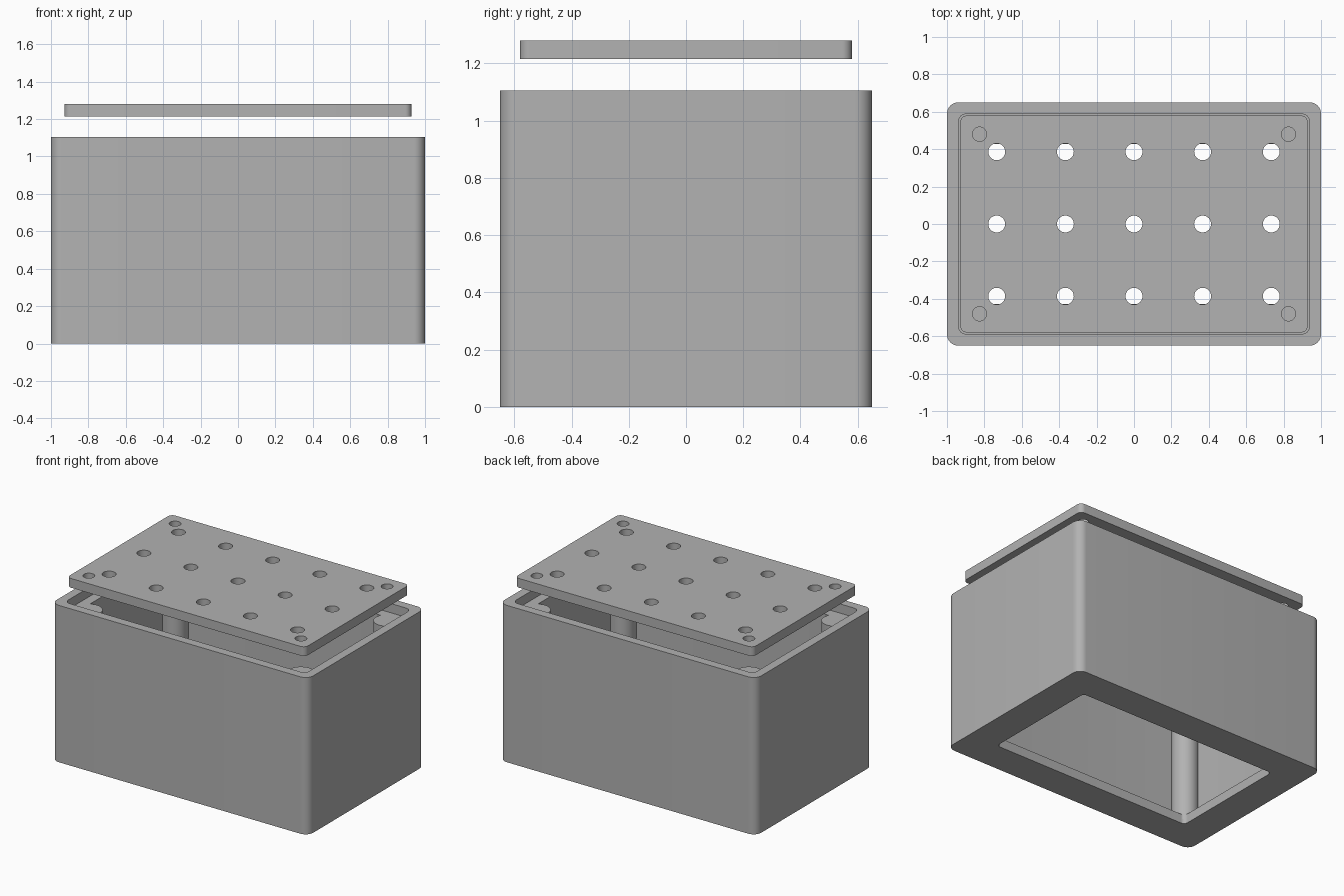
import bpy
import bmesh
from math import sin, cos, pi

SEG = 10  # segments per rounded corner
WALL_TOP, LEDGE, FLOOR = 1.105, 1.04, 0.065

cube = bpy.data.objects.get("Cube")
if cube:
    bpy.data.objects.remove(cube, do_unlink=True)

# Single plain grey
grey = bpy.data.materials.new("plain_grey")
grey.use_nodes = True
colour = (0.447, 0.447, 0.447, 1)
grey.diffuse_color = colour
grey.node_tree.nodes["Principled BSDF"].inputs["Base Color"].default_value = colour


def rounded_ring(bm, hx, hy, r, z):
    """Ring of vertices around a rounded rectangle."""
    ring = []
    corners = [(1, 1), (-1, 1), (-1, -1), (1, -1)]
    for i, (sx, sy) in enumerate(corners):
        for k in range(SEG + 1):
            a = pi / 2 * (i + k / SEG)
            ring.append(bm.verts.new((sx * (hx - r) + r * cos(a),
                                      sy * (hy - r) + r * sin(a), z)))
    return ring


def bridge(bm, a, b):
    n = len(a)
    for i in range(n):
        j = (i + 1) % n
        bm.faces.new((a[i], a[j], b[j], b[i]))


def finish(bm, name):
    bmesh.ops.recalc_face_normals(bm, faces=bm.faces)
    mesh = bpy.data.meshes.new(name)
    bm.to_mesh(mesh)
    bm.free()
    mesh.materials.append(grey)
    obj = bpy.data.objects.new(name, mesh)
    bpy.context.collection.objects.link(obj)
    return obj


def activate(obj):
    bpy.ops.object.select_all(action='DESELECT')
    obj.select_set(True)
    bpy.context.view_layer.objects.active = obj


def smooth(obj):
    activate(obj)
    bpy.ops.object.shade_smooth_by_angle(angle=pi / 6)


def add_cylinder(bm, x, y, r, z0, z1, sides=40):
    made = bmesh.ops.create_cone(bm, cap_ends=True, segments=sides,
                                 radius1=r, radius2=r, depth=z1 - z0)
    bmesh.ops.translate(bm, verts=made["verts"], vec=(x, y, (z0 + z1) / 2))


corner_posts = [(sx * 0.826, sy * 0.48) for sx in (-1, 1) for sy in (-1, 1)]

# Box shell: outer wall, rim, lid ledge, inner wall, floor with opening
bm = bmesh.new()
profile = [(1.0, 0.65, 0.06, 0), (1.0, 0.65, 0.06, WALL_TOP),
           (0.938, 0.588, 0.04, WALL_TOP), (0.938, 0.588, 0.04, LEDGE),
           (0.87, 0.52, 0.03, LEDGE), (0.87, 0.52, 0.03, FLOOR),
           (0.777, 0.427, 0.03, FLOOR), (0.777, 0.427, 0.03, 0)]
rings = [rounded_ring(bm, *p) for p in profile]
for a, b in zip(rings, rings[1:] + rings[:1]):
    bridge(bm, a, b)
smooth(finish(bm, "box_shell"))

# Corner posts that carry the lid
for i, (x, y) in enumerate(corner_posts):
    bm = bmesh.new()
    add_cylinder(bm, x, y, 0.0875, FLOOR / 2, LEDGE)
    smooth(finish(bm, f"corner_post_{i + 1}"))

# Lid floating above the box
bm = bmesh.new()
low, high = [rounded_ring(bm, 0.928, 0.58, 0.035, z) for z in (1.215, 1.28)]
bridge(bm, low, high)
bm.faces.new(low)
bm.faces.new(high)
lid = finish(bm, "lid")

# Drain holes and screw holes through the lid
bm = bmesh.new()
for ix in range(-2, 3):
    for iy in range(-1, 2):
        add_cylinder(bm, ix * 0.367, iy * 0.386, 0.045, 1.1, 1.4)
for x, y in corner_posts:
    add_cylinder(bm, x, y, 0.038, 1.1, 1.4)
cutter = finish(bm, "hole_cutter")
cutter.hide_render = True

cut = lid.modifiers.new("holes", 'BOOLEAN')
cut.operation = 'DIFFERENCE'
cut.solver = 'EXACT'
cut.object = cutter
activate(lid)
bpy.ops.object.modifier_apply(modifier=cut.name)
bpy.data.objects.remove(cutter, do_unlink=True)
smooth(lid)
